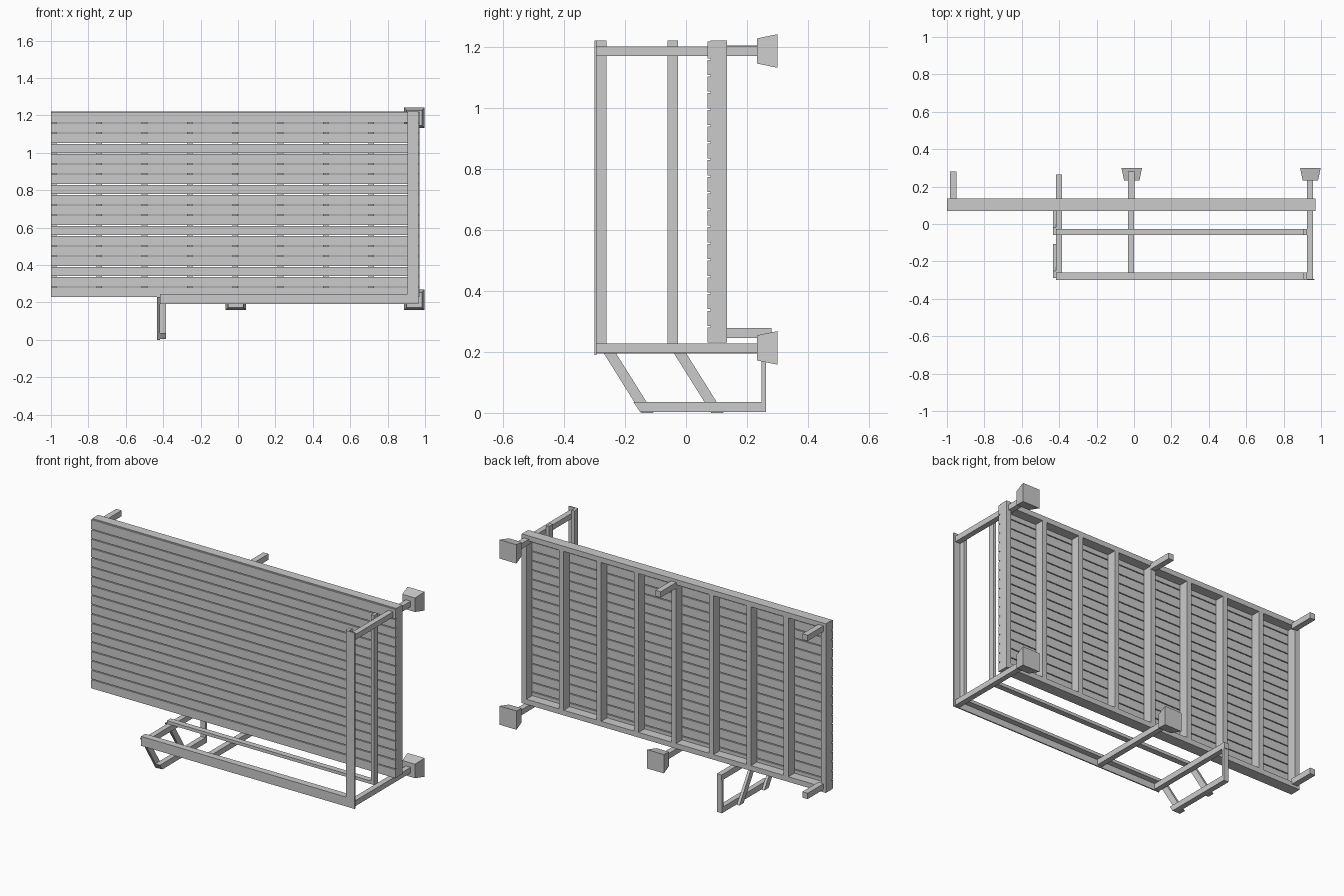
import bpy, bmesh

if "Cube" in bpy.data.objects:
    bpy.data.objects.remove(bpy.data.objects["Cube"])

gray = bpy.data.materials.new("plain_gray")
gray.diffuse_color = (0.6, 0.6, 0.6, 1)
gray.use_nodes = True
gray.node_tree.nodes["Principled BSDF"].inputs["Base Color"].default_value = gray.diffuse_color


def mesh_object(name, bm):
    bmesh.ops.recalc_face_normals(bm, faces=bm.faces)
    me = bpy.data.meshes.new(name)
    bm.to_mesh(me)
    bm.free()
    me.materials.append(gray)
    ob = bpy.data.objects.new(name, me)
    bpy.context.collection.objects.link(ob)
    return ob


def loft(name, a, b):
    """Solid between two matching loops of points."""
    bm = bmesh.new()
    va = [bm.verts.new(p) for p in a]
    vb = [bm.verts.new(p) for p in b]
    bm.faces.new(va)
    bm.faces.new(vb)
    n = len(a)
    for i in range(n):
        j = (i + 1) % n
        bm.faces.new((va[i], va[j], vb[j], vb[i]))
    return mesh_object(name, bm)


def side_profile(name, x0, x1, pts):
    return loft(name, [(x0, y, z) for y, z in pts], [(x1, y, z) for y, z in pts])


def front_profile(name, y0, y1, pts):
    return loft(name, [(x, y0, z) for x, z in pts], [(x, y1, z) for x, z in pts])


def box(name, x0, x1, y0, y1, z0, z1):
    return side_profile(name, x0, x1, [(y0, z0), (y1, z0), (y1, z1), (y0, z1)])


def rect_xz(cx, cz, y, hx, hz):
    return [(cx - hx, y, cz - hz), (cx + hx, y, cz - hz),
            (cx + hx, y, cz + hz), (cx - hx, y, cz + hz)]


# Boarded face: horizontal planks with narrow gaps
PLANKS, Z0, Z1 = 18, 0.23, 1.217
pitch = (Z1 - Z0) / PLANKS
for i in range(PLANKS):
    z = Z0 + i * pitch
    box("plank", -1.0, 0.97, 0.07, 0.08, z, z + pitch - (0.005 if i < PLANKS - 1 else 0))

# Panel framing behind the planks
box("top_plate", -1.0, 0.97, 0.08, 0.135, 1.19, 1.22)
box("bottom_plate", -1.0, 0.97, 0.08, 0.135, 0.23, 0.26)
for i in range(9):
    x = -0.985 + i * 0.2425
    box("stud", x - 0.015, x + 0.015, 0.08, 0.135, 0.26, 1.19)

# Short rear pegs
for x, z in ((-0.967, 1.17), (-0.967, 0.245), (-0.015, 1.17)):
    box("rear_peg", x - 0.017, x + 0.017, 0.13, 0.28, z, z + 0.034)

# Horizontal arms with tapered tips and wall pads
for x, z, y0 in ((0.94, 1.185, -0.293), (0.94, 0.212, -0.293), (-0.015, 0.212, -0.293)):
    box("arm", x - 0.016, x + 0.016, y0, 0.235, z - 0.016, z + 0.016)
    loft("arm_tip", rect_xz(x, z, 0.235, 0.016, 0.011), rect_xz(x, z, 0.25, 0.01, 0.006))
    px = x + 0.003
    loft("wall_pad", rect_xz(px, z + 0.001, 0.232, 0.041, 0.041),
         rect_xz(px, z + 0.001, 0.30, 0.055, 0.055))

# Lengthwise rails and uprights inside the arms
for y0, y1 in ((-0.293, -0.26), (-0.06, -0.026)):
    box("rail", -0.418, 0.905, y0, y1, 0.227, 0.245)
    box("upright", 0.905, 0.924, y0, y1, 0.227, 1.22)

# Mitred front trim
front_profile("front_trim_upright", -0.30, -0.293,
              [(0.91, 0.245), (0.965, 0.19), (0.965, 1.22), (0.91, 1.22)])
front_profile("front_trim_bottom", -0.30, -0.293,
              [(-0.418, 0.19), (0.965, 0.19), (0.91, 0.245), (-0.418, 0.245)])

# Hanging side frame
X0, X1 = -0.416, -0.385
box("side_frame_top", X0, X1, -0.293, 0.265, 0.195, 0.228)
side_profile("side_frame_bottom", X0, X1,
             [(-0.15, 0.003), (0.262, 0.003), (0.262, 0.036), (-0.172, 0.036)])
box("side_frame_post", X0, X1, 0.248, 0.262, 0.036, 0.195)
for y in (-0.29, -0.06):
    side_profile("diagonal_brace", -0.432, X0,
                 [(y, 0.228), (y + 0.04, 0.228), (y + 0.183, 0.0), (y + 0.143, 0.0)])
